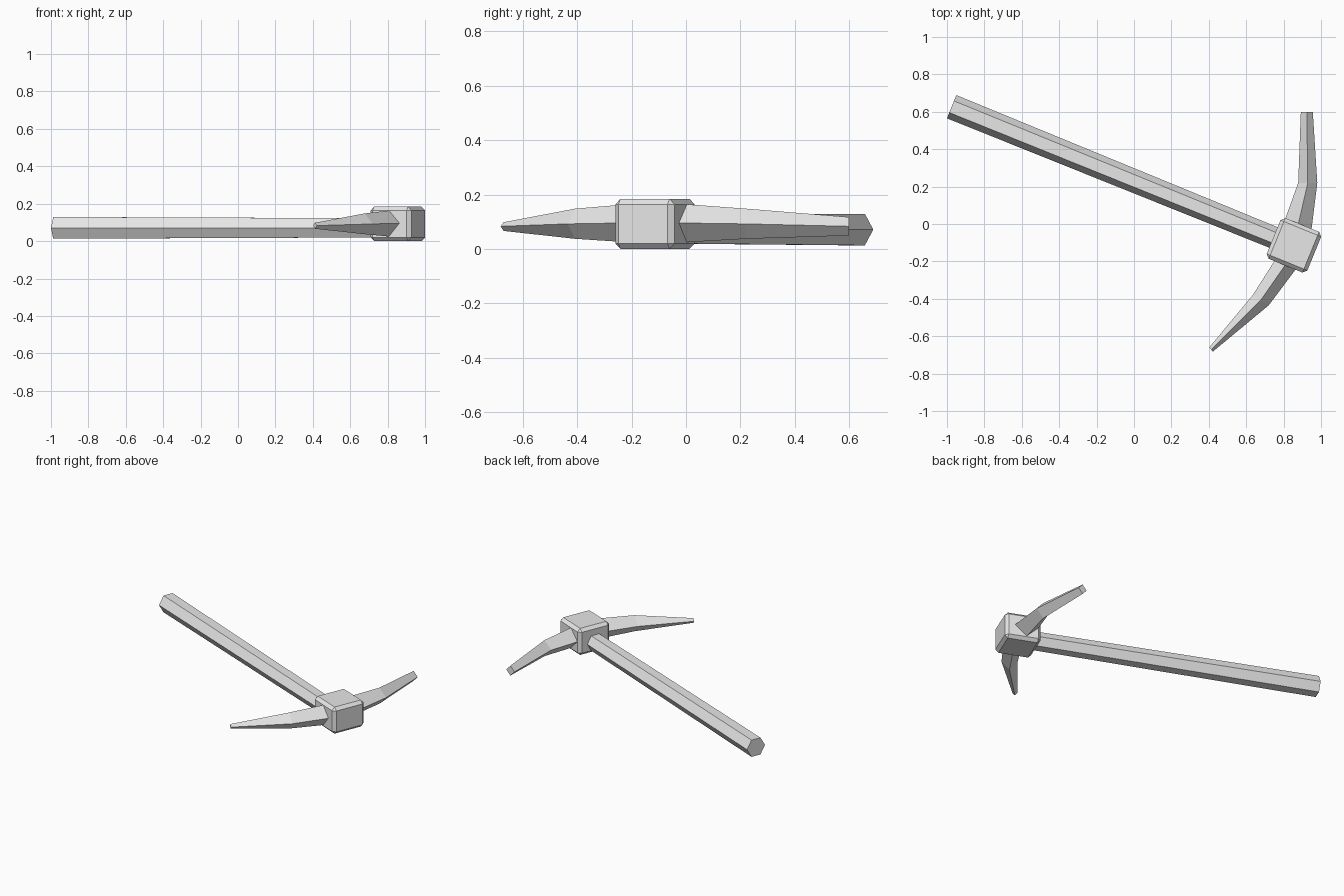
import bpy, bmesh, math
from mathutils import Matrix, Vector

if "Cube" in bpy.data.objects:
    bpy.data.objects.remove(bpy.data.objects["Cube"])

grey = bpy.data.materials.new("plain_grey")
grey.diffuse_color = (0.8, 0.8, 0.8, 1)
grey.use_nodes = True
grey.node_tree.nodes["Principled BSDF"].inputs["Base Color"].default_value = grey.diffuse_color
ANGLE = math.radians(-22.2)  # direction of the handle on the ground


def finish(bm, name):
    bmesh.ops.recalc_face_normals(bm, faces=bm.faces[:])
    mesh = bpy.data.meshes.new(name)
    bm.to_mesh(mesh)
    bm.free()
    mesh.materials.append(grey)
    obj = bpy.data.objects.new(name, mesh)
    bpy.context.collection.objects.link(obj)
    return obj


def loft(name, rings):
    """Join matching rings of points with quads and cap both ends."""
    bm = bmesh.new()
    rows = [[bm.verts.new(p) for p in ring] for ring in rings]
    n = len(rows[0])
    for a, b in zip(rows, rows[1:]):
        for i in range(n):
            j = (i + 1) % n
            bm.faces.new((a[i], a[j], b[j], b[i]))
    bm.faces.new(rows[0])
    bm.faces.new(rows[-1])
    return finish(bm, name)


def hexagon(centre, radius):
    side = Vector((-math.sin(ANGLE), math.cos(ANGLE), 0))
    return [Vector(centre) + side * radius * math.cos(i * math.pi / 3)
            + Vector((0, 0, radius * math.sin(i * math.pi / 3))) for i in range(6)]


def diamond(left, right, low, mid, high):
    cx, cy = (left[0] + right[0]) / 2, (left[1] + right[1]) / 2
    return [(*left, mid), (cx, cy, high), (*right, mid), (cx, cy, low)]


# Handle: slightly tapered six-sided shaft
loft("handle", [hexagon((-0.975, 0.627, 0.071), 0.067),
                hexagon((0.80, -0.094, 0.071), 0.059)])

# Head block: chamfered box
bm = bmesh.new()
bmesh.ops.create_cube(bm, size=1)
bmesh.ops.scale(bm, vec=(0.235, 0.235, 0.184), verts=bm.verts[:])
bmesh.ops.bevel(bm, geom=bm.edges[:], offset=0.02, segments=1, affect='EDGES')
bm.transform(Matrix.Translation((0.855, -0.114, 0.092)) @ Matrix.Rotation(ANGLE, 4, 'Z'))
finish(bm, "head_block")

# Blade with the blunt tip
loft("blunt_blade", [
    diamond((0.795, -0.01), (0.944, -0.07), 0.022, 0.096, 0.167),
    diamond((0.878, 0.22), (0.98, 0.22), 0.037, 0.092, 0.148),
    diamond((0.892, 0.60), (0.956, 0.60), 0.049, 0.083, 0.117)])

# Blade with the sharp tip
loft("sharp_blade", [
    diamond((0.775, -0.16), (0.90, -0.195), 0.022, 0.096, 0.167),
    diamond((0.635, -0.38), (0.72, -0.435), 0.037, 0.092, 0.148),
    diamond((0.402, -0.66), (0.422, -0.682), 0.066, 0.083, 0.098)])
